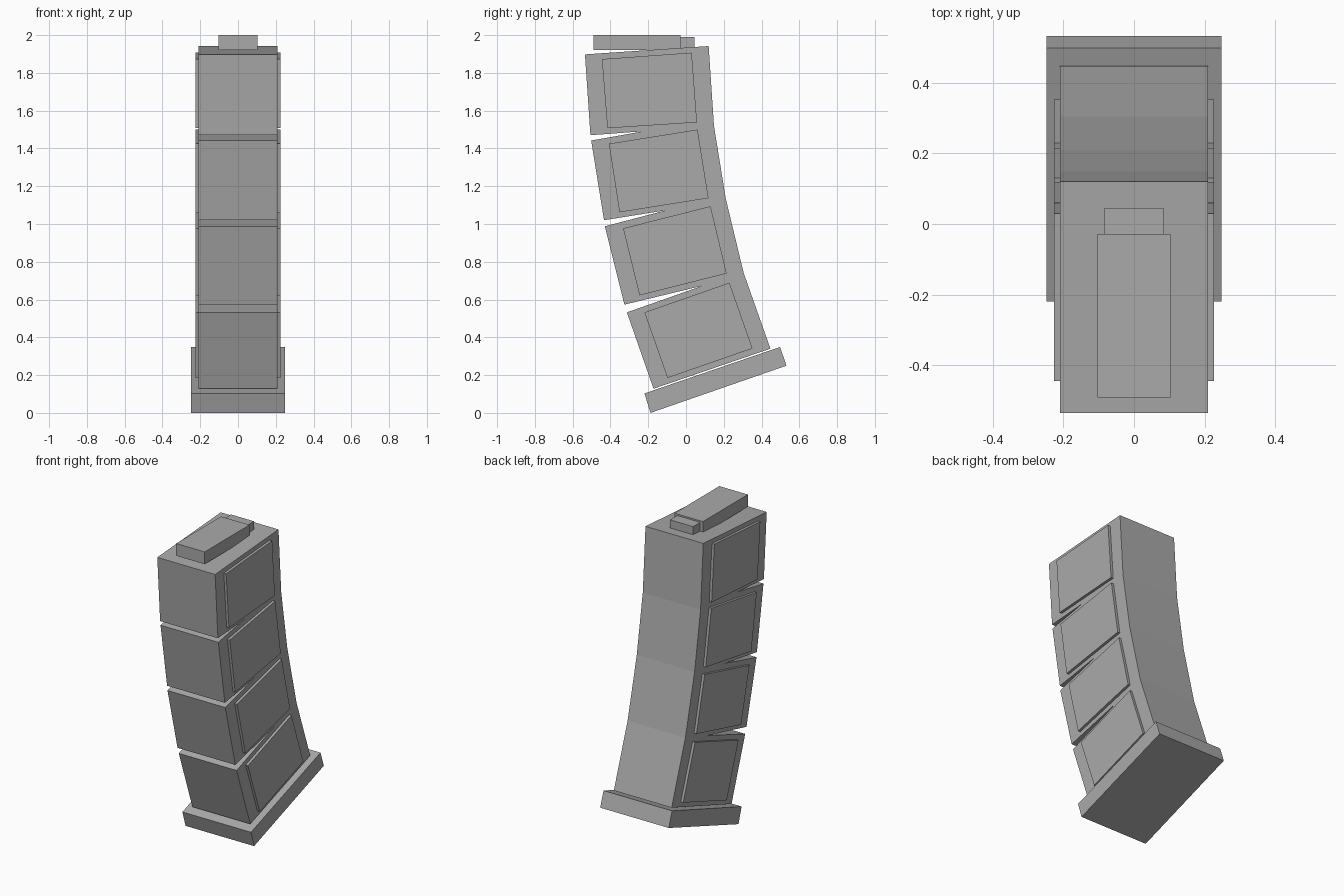
import bpy, bmesh

if "Cube" in bpy.data.objects:
    bpy.data.objects.remove(bpy.data.objects["Cube"])

grey = bpy.data.materials.new("plain grey")
grey.diffuse_color = (0.4, 0.4, 0.4, 1)
grey.use_nodes = True
grey.node_tree.nodes["Principled BSDF"].inputs["Base Color"].default_value = grey.diffuse_color


def extrude_profile(name, points, x0, x1):
    """Extrude a closed (y, z) side profile from x0 to x1."""
    bm = bmesh.new()
    face = bm.faces.new([bm.verts.new((x0, y, z)) for y, z in points])
    new = bmesh.ops.extrude_face_region(bm, geom=[face])["geom"]
    bmesh.ops.translate(bm, vec=(x1 - x0, 0, 0),
                        verts=[v for v in new if isinstance(v, bmesh.types.BMVert)])
    bmesh.ops.recalc_face_normals(bm, faces=bm.faces)
    mesh = bpy.data.meshes.new(name)
    bm.to_mesh(mesh)
    bm.free()
    mesh.materials.append(grey)
    obj = bpy.data.objects.new(name, mesh)
    bpy.context.collection.objects.link(obj)
    return obj


def rect(y0, y1, z0, z1):
    return [(y0, z0), (y1, z0), (y1, z1), (y0, z1)]


# Curved body: smooth back, front split by three wedge notches
back = [(0.447, 0.34), (0.305, 0.742), (0.21, 1.137), (0.148, 1.52), (0.12, 1.942)]
front = [(-0.535, 1.898), (-0.506, 1.47), (-0.225, 1.491),
         (-0.502, 1.442), (-0.434, 1.02), (-0.103, 1.073),
         (-0.43, 0.988), (-0.326, 0.573), (0.087, 0.673),
         (-0.313, 0.532), (-0.172, 0.128)]
extrude_profile("curved_body", back + front, -0.209, 0.209)

# Raised side panels, one per segment on each side
panels = [
    [(-0.445, 1.873), (0.03, 1.907), (0.058, 1.538), (-0.416, 1.507)],
    [(-0.408, 1.425), (0.061, 1.5), (0.119, 1.137), (-0.352, 1.062)],
    [(-0.333, 0.977), (0.13, 1.094), (0.215, 0.738), (-0.246, 0.622)],
    [(-0.22, 0.532), (0.23, 0.689), (0.352, 0.341), (-0.098, 0.185)],
]
for i, outline in enumerate(panels, 1):
    for side, s in (("left", -1), ("right", 1)):
        extrude_profile(f"{side}_panel_{i}", outline, s * 0.2, s * 0.226)

# Tilted base plate
extrude_profile("base_plate", [(-0.22, 0.103), (0.498, 0.349),
                               (0.532, 0.25), (-0.188, 0.0)], -0.248, 0.248)

# Block on top with a smaller block behind it
extrude_profile("top_block", rect(-0.491, -0.028, 1.92, 2.0), -0.103, 0.103)
extrude_profile("top_rear_block", rect(-0.028, 0.046, 1.92, 1.99), -0.083, 0.083)
